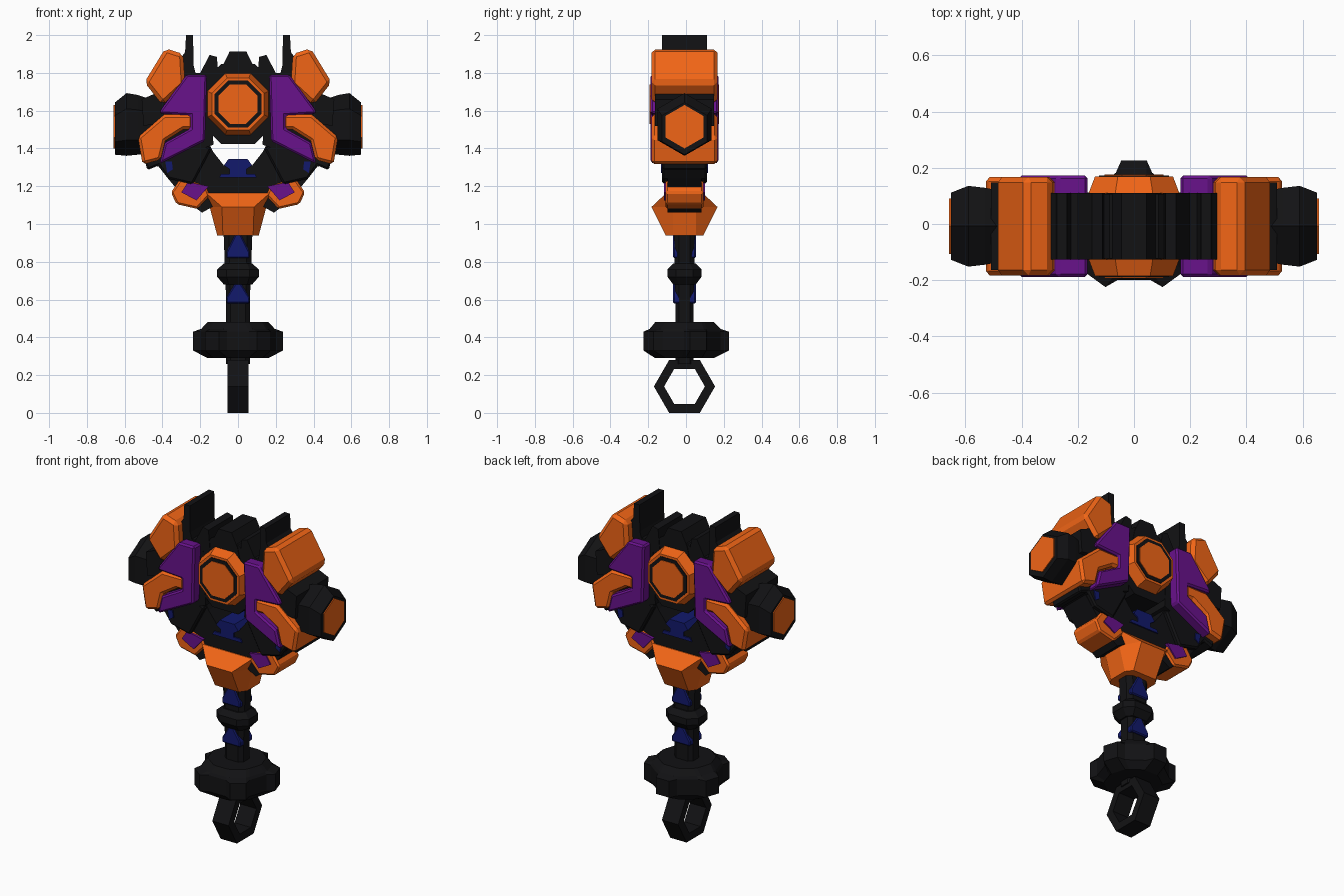
import bpy, bmesh
from math import pi, cos, sin, radians

CY = -0.008  # depth of the centre plane


def material(name, rgb):
    m = bpy.data.materials.new(name)
    m.diffuse_color = (*rgb, 1)
    return m


BLACK = material("black", (0.006, 0.006, 0.007))
ORANGE = material("orange", (0.88, 0.13, 0.008))
PURPLE = material("purple", (0.14, 0.006, 0.26))
BLUE = material("blue", (0.006, 0.01, 0.15))


def loft(name, sections, mat, bevel=0):
    """Skin a list of equal-length 3D loops and cap both ends."""
    bm = bmesh.new()
    loops = [[bm.verts.new((x, y + CY, z)) for x, y, z in s] for s in sections]
    n = len(loops[0])
    for a, b in zip(loops, loops[1:]):
        for i in range(n):
            j = (i + 1) % n
            bm.faces.new((a[i], a[j], b[j], b[i]))
    bm.faces.new(loops[0][::-1])
    bm.faces.new(loops[-1])
    bmesh.ops.recalc_face_normals(bm, faces=bm.faces[:])
    me = bpy.data.meshes.new(name)
    bm.to_mesh(me)
    bm.free()
    me.materials.append(mat)
    ob = bpy.data.objects.new(name, me)
    bpy.context.collection.objects.link(ob)
    if bevel:
        mod = ob.modifiers.new("bevel", "BEVEL")
        mod.width, mod.segments = bevel, 1
        mod.limit_method, mod.angle_limit = "ANGLE", radians(50)
    return ob


def prism(name, pts, y0, y1, mat, bevel=0):
    """Front-view outline (x, z) pushed through depth."""
    return loft(name, [[(x, y, z) for x, z in pts] for y in (y0, y1)], mat, bevel)


def pair(name, pts, y0, y1, mat, bevel=0):
    for side, s in (("right", 1), ("left", -1)):
        prism(f"{name}_{side}", [(s * x, z) for x, z in pts], y0, y1, mat, bevel)


def faces_pair(name, pts, y0, y1, mat, bevel=0):
    """Mirrored left/right plates on both the front and the back."""
    pair(name + "_front", pts, -y1, -y0, mat, bevel)
    pair(name + "_back", pts, y0, y1, mat, bevel)


def octo(hx, hy, cx, cy, z):
    """Eight-sided section: half sizes and half lengths of the flats."""
    return [(hx, -cy, z), (hx, cy, z), (cx, hy, z), (-cx, hy, z),
            (-hx, cy, z), (-hx, -cy, z), (-cx, -hy, z), (cx, -hy, z)]


# hanging ring at the bottom: a hexagon with a hexagonal hole
bm = bmesh.new()
rows = []
for x, r in ((-0.055, 0.162), (0.055, 0.162), (0.055, 0.108), (-0.055, 0.108)):
    rows.append([bm.verts.new((x, CY + r * cos(i * pi / 3), 0.14 + r * sin(i * pi / 3)))
                 for i in range(6)])
for k in range(4):
    a, b = rows[k], rows[(k + 1) % 4]
    for i in range(6):
        j = (i + 1) % 6
        bm.faces.new((a[i], a[j], b[j], b[i]))
bmesh.ops.recalc_face_normals(bm, faces=bm.faces[:])
me = bpy.data.meshes.new("bottom_ring")
bm.to_mesh(me)
bm.free()
me.materials.append(BLACK)
bpy.context.collection.objects.link(bpy.data.objects.new("bottom_ring", me))


# five-lobed pommel
def lobes(tip, base, z):
    out = []
    for k in range(5):
        a = pi / 2 + k * 2 * pi / 5
        for r, t in ((base, -0.065), (tip, -0.045), (tip, 0.045), (base, 0.065)):
            out.append((r * cos(a) - t * sin(a), r * sin(a) + t * cos(a), z))
    return out


loft("pommel", [lobes(0.155, 0.145, 0.29), lobes(0.235, 0.19, 0.33),
                lobes(0.235, 0.19, 0.43), lobes(0.19, 0.18, 0.445),
                lobes(0.155, 0.145, 0.48)], BLACK)

# grip, collar and gem inlays
loft("grip", [octo(0.063, 0.048, 0.04, 0.028, 0.26), octo(0.063, 0.048, 0.04, 0.028, 0.6),
              octo(0.078, 0.056, 0.05, 0.03, 1.0)], BLACK)
loft("collar", [octo(0.075, 0.06, 0.05, 0.03, 0.68), octo(0.11, 0.09, 0.06, 0.045, 0.72),
                octo(0.11, 0.09, 0.06, 0.045, 0.76), octo(0.075, 0.06, 0.05, 0.03, 0.79)], BLACK)
for z, h in ((0.58, 0.11), (0.82, 0.13)):
    prism("grip_gem", [(-0.062, z), (0.062, z), (0.062, z + 0.03), (0.012, z + h),
                       (-0.012, z + h), (-0.062, z + 0.03)], -0.06, 0.06, BLUE, 0.006)

# orange cup under the head
loft("cup", [octo(0.11, 0.10, 0.08, 0.06, 0.94), octo(0.15, 0.175, 0.085, 0.06, 1.09),
             octo(0.18, 0.095, 0.17, 0.08, 1.165)], ORANGE)

# clips beside the cup
pair("clip", [(0.355, 1.167), (0.30, 1.246), (0.17, 1.20), (0.15, 1.15), (0.215, 1.08),
              (0.325, 1.105)], -0.1, 0.1, ORANGE, 0.01)
pair("clip_inlay", [(0.30, 1.168), (0.265, 1.222), (0.155, 1.20), (0.22, 1.125)],
     -0.108, 0.108, PURPLE)

# black head frame: lower cradle and upper core
pair("cradle", [(0, 1.1), (0.12, 1.1), (0.19, 1.06), (0.27, 1.12), (0.37, 1.24), (0.44, 1.33),
                (0.44, 1.45), (0.17, 1.46), (0.13, 1.38), (0.075, 1.31), (0, 1.3)],
     -0.09, 0.09, BLACK)
pair("cradle_rib", [(0.24, 1.21), (0.37, 1.24), (0.42, 1.31), (0.48, 1.285), (0.50, 1.36),
                    (0.30, 1.48), (0.14, 1.40)], -0.118, 0.118, BLACK, 0.01)
pair("core_side", [(0.13, 1.42), (0.30, 1.36), (0.42, 1.48), (0.42, 1.65), (0.30, 1.80),
                   (0.15, 1.80)], -0.118, 0.118, BLACK)
faces_pair("blue_light", [(0.345, 1.29), (0.375, 1.27), (0.385, 1.33), (0.35, 1.33)],
           0.115, 0.125, BLUE)
prism("blue_emblem_block", [(-0.1, 1.245), (0.1, 1.245), (0.09, 1.265), (0.045, 1.265),
                            (0.045, 1.29), (0.075, 1.31), (0.05, 1.345), (-0.05, 1.345),
                            (-0.075, 1.31), (-0.045, 1.29), (-0.045, 1.265),
                            (-0.09, 1.265)], -0.098, 0.098, BLUE)


# central hub
def disc(r, y, n=8):
    return [(r * cos((i + 0.5) * 2 * pi / n), y, 1.635 + r * sin((i + 0.5) * 2 * pi / n))
            for i in range(n)]


loft("hub_core", [disc(0.23, -0.115), disc(0.23, 0.115)], BLACK)
loft("hub", [disc(0.15, -0.178), disc(0.178, -0.11), disc(0.178, 0.11), disc(0.15, 0.178)], ORANGE)
loft("hub_ring", [disc(0.135, -0.181), disc(0.135, 0.181)], BLACK)
loft("hub_cap", [disc(0.113, -0.184), disc(0.113, 0.184)], ORANGE)

# black crown teeth on top
prism("crown_tooth", [(-0.1, 1.76), (0.1, 1.76), (0.085, 1.83), (0.045, 1.912),
                      (-0.045, 1.912), (-0.085, 1.83)], -0.118, 0.118, BLACK)
pair("crown_fin", [(0.1, 1.75), (0.21, 1.75), (0.20, 1.80), (0.15, 1.895), (0.112, 1.885)],
     -0.118, 0.118, BLACK)
pair("crown_spike", [(0.20, 1.70), (0.34, 1.70), (0.325, 1.85), (0.28, 1.91), (0.275, 2.0),
                     (0.238, 2.0), (0.235, 1.84)], -0.118, 0.118, BLACK)

# orange shoulder blocks, full depth
pair("upper_block", [(0.385, 1.93), (0.29, 1.90), (0.28, 1.74), (0.40, 1.63), (0.495, 1.75)],
     -0.175, 0.175, ORANGE, 0.02)
pair("lower_block", [(0.24, 1.58), (0.39, 1.58), (0.53, 1.46), (0.505, 1.315), (0.41, 1.34),
                     (0.385, 1.44), (0.29, 1.50), (0.24, 1.50)], -0.175, 0.175, ORANGE, 0.015)
pair("shoulder_gap", [(0.28, 1.55), (0.50, 1.52), (0.51, 1.66), (0.44, 1.69), (0.36, 1.72),
                      (0.28, 1.72)], -0.155, 0.155, BLACK)

# purple bracket plates, front and back
faces_pair("bracket", [(0.272, 1.79), (0.165, 1.79), (0.175, 1.44), (0.415, 1.318),
                       (0.387, 1.43), (0.252, 1.505), (0.252, 1.575), (0.415, 1.585),
                       (0.405, 1.61)], 0.105, 0.18, PURPLE, 0.01)


# side hammer caps: tapered hexagons
def hexa(x, z, r):
    return [(x, r * sin(i * pi / 3), z + r * cos(i * pi / 3)) for i in range(6)]


for side, s in (("right", 1), ("left", -1)):
    loft("side_cap_" + side, [hexa(s * 0.40, 1.51, 0.13), hexa(s * 0.53, 1.525, 0.158),
                              hexa(s * 0.59, 1.527, 0.166), hexa(s * 0.652, 1.505, 0.138)], BLACK)
    loft("side_cap_face_" + side, [hexa(s * 0.60, 1.515, 0.11), hexa(s * 0.658, 1.515, 0.115)],
         ORANGE)
